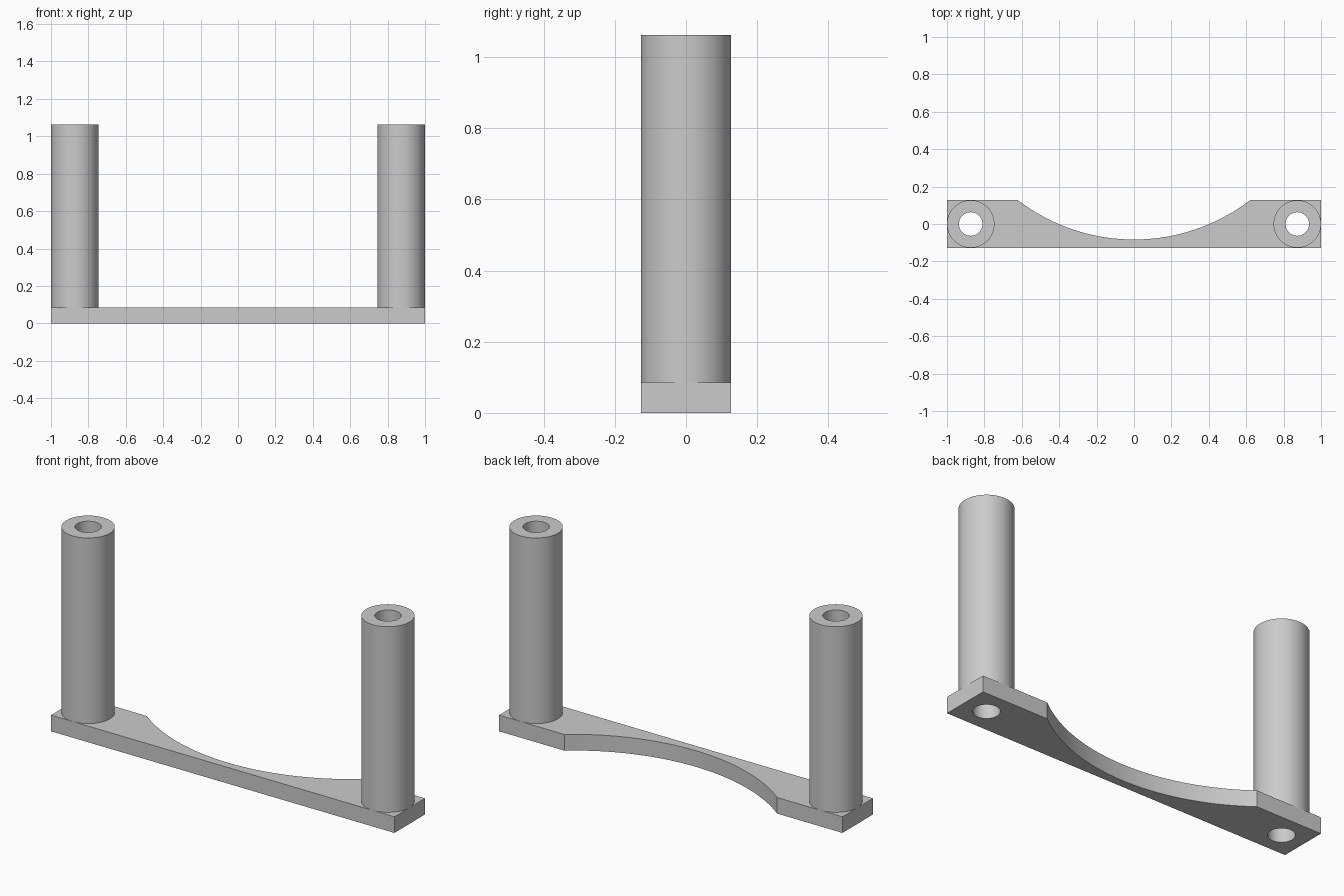
import bpy
import bmesh
import math

if "Cube" in bpy.data.objects:
    bpy.data.objects.remove(bpy.data.objects["Cube"])

HALF_L, HALF_W = 1.0, 0.127      # plate half length and half width
THICK, TOP = 0.085, 1.062        # plate thickness, post top
POST_X, POST_R, HOLE_R = 0.873, 0.127, 0.063
ARC_X, ARC_LOW = 0.62, -0.083    # scoop half width at the back edge, lowest point
SEGS = 64

grey = bpy.data.materials.new("light grey")
grey.diffuse_color = (0.6, 0.6, 0.6, 1)
grey.use_nodes = True
grey.node_tree.nodes["Principled BSDF"].inputs["Base Color"].default_value = grey.diffuse_color


def circle(x, radius):
    return [(x + radius * math.cos(math.tau * i / SEGS),
             radius * math.sin(math.tau * i / SEGS)) for i in range(SEGS)]


def make_object(name, bm):
    bmesh.ops.recalc_face_normals(bm, faces=bm.faces)
    mesh = bpy.data.meshes.new(name)
    bm.to_mesh(mesh)
    bm.free()
    mesh.materials.append(grey)
    obj = bpy.data.objects.new(name, mesh)
    bpy.context.collection.objects.link(obj)
    bpy.ops.object.select_all(action='DESELECT')
    obj.select_set(True)
    bpy.context.view_layer.objects.active = obj
    bpy.ops.object.shade_smooth_by_angle(angle=math.radians(25))
    return obj


# Base plate: outline with a circular scoop in the back edge and two bolt holes
sag = HALF_W - ARC_LOW
arc_r = (ARC_X ** 2 + sag ** 2) / (2 * sag)
sweep = math.asin(ARC_X / arc_r)
outline = [(-HALF_L, HALF_W), (-HALF_L, -HALF_W), (HALF_L, -HALF_W), (HALF_L, HALF_W)]
for i in range(49):
    a = sweep * (1 - i / 24)
    outline.append((arc_r * math.sin(a), ARC_LOW + arc_r * (1 - math.cos(a))))

bm = bmesh.new()
for loop in (outline, circle(-POST_X, HOLE_R), circle(POST_X, HOLE_R)):
    verts = [bm.verts.new((x, y, 0)) for x, y in loop]
    for i, v in enumerate(verts):
        bm.edges.new((verts[i - 1], v))
bmesh.ops.triangle_fill(bm, edges=bm.edges[:], use_beauty=True, normal=(0, 0, 1))
result = bmesh.ops.extrude_face_region(bm, geom=bm.faces[:], use_keep_orig=True)
top_verts = [g for g in result["geom"] if isinstance(g, bmesh.types.BMVert)]
bmesh.ops.translate(bm, verts=top_verts, vec=(0, 0, THICK))
make_object("base_plate", bm)

# Hollow posts: rings joined into a closed tube
for side, x in (("left", -POST_X), ("right", POST_X)):
    bm = bmesh.new()
    rings = [[bm.verts.new((px, py, z)) for px, py in circle(x, r)]
             for r, z in ((POST_R, THICK), (POST_R, TOP), (HOLE_R, TOP), (HOLE_R, THICK))]
    for k in range(4):
        a, b = rings[k], rings[(k + 1) % 4]
        for i in range(SEGS):
            bm.faces.new((a[i - 1], a[i], b[i], b[i - 1]))
    make_object(side + "_post", bm)
